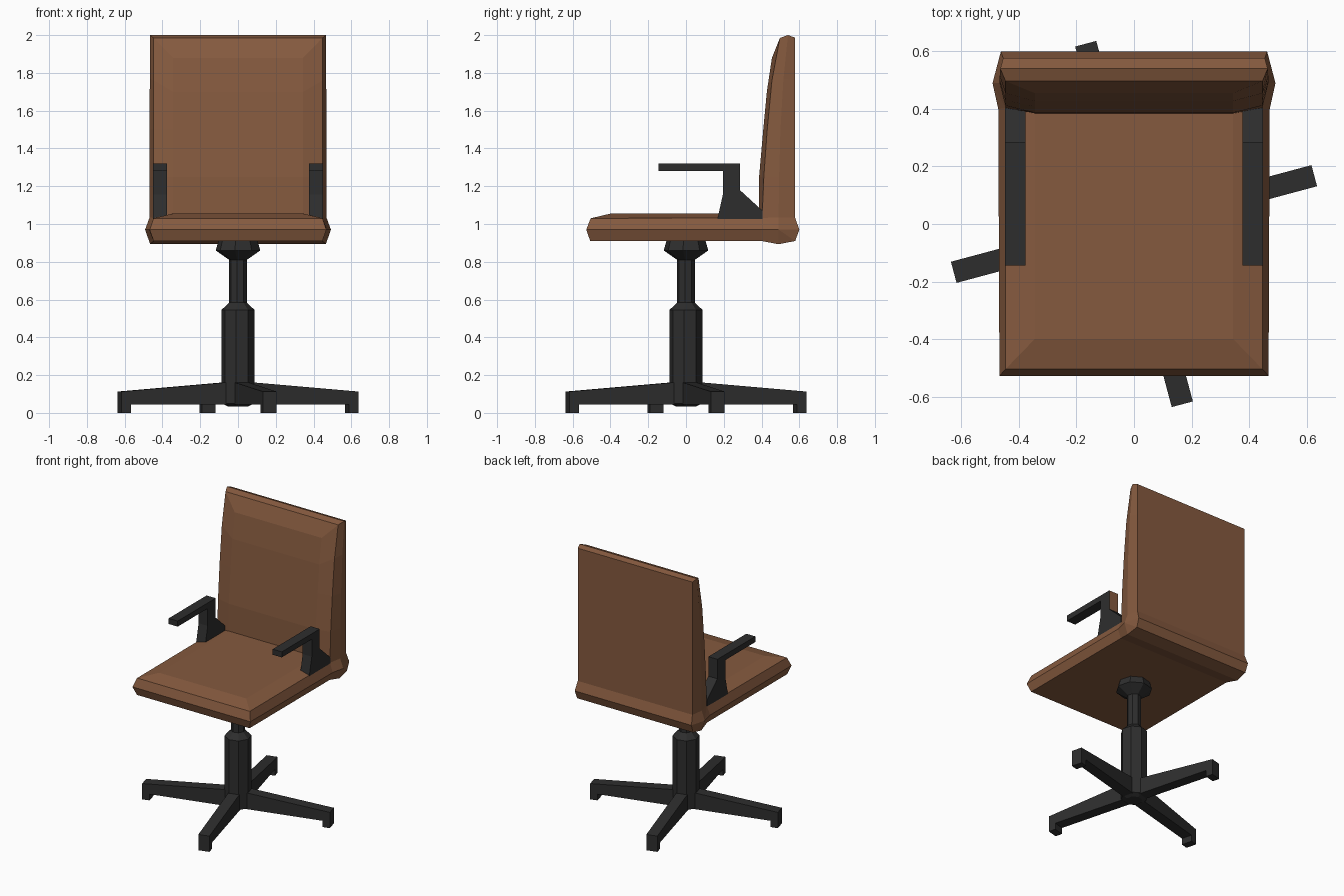
import bpy, bmesh, math
from mathutils import Matrix

if "Cube" in bpy.data.objects:
    bpy.data.objects.remove(bpy.data.objects["Cube"])


def material(name, rgb):
    m = bpy.data.materials.new(name)
    m.diffuse_color = (*rgb, 1)
    m.use_nodes = True
    m.node_tree.nodes["Principled BSDF"].inputs["Base Color"].default_value = m.diffuse_color
    return m


BROWN = material("brown leather", (0.235, 0.102, 0.049))
BLACK = material("black plastic", (0.027, 0.027, 0.027))


def finish(name, bm, *mats):
    bmesh.ops.recalc_face_normals(bm, faces=bm.faces)
    me = bpy.data.meshes.new(name)
    bm.to_mesh(me)
    bm.free()
    for m in mats:
        me.materials.append(m)
    ob = bpy.data.objects.new(name, me)
    bpy.context.collection.objects.link(ob)
    return ob


def extrude_profile(bm, pts, x0, x1):
    """Prism from a (y, z) outline between two x values."""
    a = [bm.verts.new((x0, y, z)) for y, z in pts]
    b = [bm.verts.new((x1, y, z)) for y, z in pts]
    n = len(pts)
    bm.faces.new(a)
    bm.faces.new(b[::-1])
    for i in range(n):
        bm.faces.new((a[i], a[(i + 1) % n], b[(i + 1) % n], b[i]))


def cushion(name, stations):
    """Loft; a station is crown, rim, ridge and back, each (half width, y, z)."""
    bm = bmesh.new()
    rings = []
    for st in stations:
        right = [bm.verts.new(p) for p in st]
        left = [bm.verts.new((-x, y, z)) for x, y, z in st]
        rings.append(right + left[::-1])
    for a, b in zip(rings, rings[1:]):
        for i in range(8):
            j = (i + 1) % 8
            bm.faces.new((a[i], a[j], b[j], b[i]))
    for r in (rings[0], rings[-1]):
        for i in range(3):
            bm.faces.new((r[i], r[i + 1], r[6 - i], r[7 - i]))
    bmesh.ops.remove_doubles(bm, verts=bm.verts, dist=0.0005)
    return finish(name, bm, BROWN)


# Seat and backrest: one padded L-shaped shell with a flared corner
C, R = 0.345, 0.447
knee = [(C, 0.385, 1.055), (R, 0.403, 1.032)]
hub = (0.492, 0.49, 0.97)
cushion("seat_and_backrest", [
    [(C, -0.40, 1.055), (R, -0.505, 1.03), (0.468, -0.528, 0.97), (R, -0.507, 0.91)],
    knee + [(0.472, 0.40, 0.97), (R, 0.40, 0.91)],
    knee + [hub, (0.465, 0.49, 0.893)],
    knee + [hub, (0.46, 0.578, 0.91)],
    knee + [hub, (0.463, 0.60, 0.97)],
    knee + [(0.468, 0.49, 1.035), (0.455, 0.577, 1.035)],
    [(C, 0.387, 1.25), (R, 0.412, 1.25), (0.468, 0.493, 1.25), (0.455, 0.577, 1.25)],
    [(C, 0.409, 1.50), (R, 0.43, 1.50), (0.468, 0.50, 1.50), (0.455, 0.577, 1.50)],
    [(C, 0.428, 1.70), (R, 0.455, 1.76), (0.467, 0.516, 1.77), (0.455, 0.577, 1.76)],
    [(C, 0.455, 1.88), (R, 0.497, 1.985), (0.465, 0.54, 2.0), (0.455, 0.577, 1.987)],
])

# Armrests
arm = [(-0.145, 1.28), (0.195, 1.28), (0.195, 1.155), (0.165, 1.02), (0.405, 1.02),
       (0.405, 1.07), (0.285, 1.18), (0.285, 1.32), (-0.145, 1.32)]
for side, label in ((1, "right"), (-1, "left")):
    bm = bmesh.new()
    extrude_profile(bm, arm, side * 0.377, side * 0.449)
    # the right post has a brown back plate
    if side > 0:
        for f in bm.faces:
            c = f.calc_center_median()
            if c.z > 1.2 and abs(c.y - 0.285) < 0.001:
                f.material_index = 1
    finish(label + "_armrest", bm, BLACK, BROWN)

# Column with collar and seat mount, eight sided and turned with the legs
bm = bmesh.new()
profile = [(0.055, 0.035), (0.088, 0.05), (0.088, 0.545), (0.047, 0.585),
           (0.047, 0.81), (0.119, 0.86), (0.10, 0.925)]
rings = []
for r, z in profile:
    angles = [math.radians(37.5 + 45 * k) for k in range(8)]
    rings.append([bm.verts.new((r * math.cos(a), r * math.sin(a), z)) for a in angles])
for a, b in zip(rings, rings[1:]):
    for i in range(8):
        j = (i + 1) % 8
        bm.faces.new((a[i], a[j], b[j], b[i]))
bm.faces.new(rings[0])
bm.faces.new(rings[-1])
finish("column", bm, BLACK)

# Four legs with feet
leg = [(0.03, 0.045), (0.598, 0.045), (0.598, 0.0), (0.649, 0.0),
       (0.649, 0.113), (0.03, 0.165)]
for k in range(4):
    bm = bmesh.new()
    extrude_profile(bm, leg, -0.038, 0.038)
    bm.transform(Matrix.Rotation(math.radians(-75 + 90 * k), 4, 'Z'))
    finish("leg_%d" % (k + 1), bm, BLACK)
